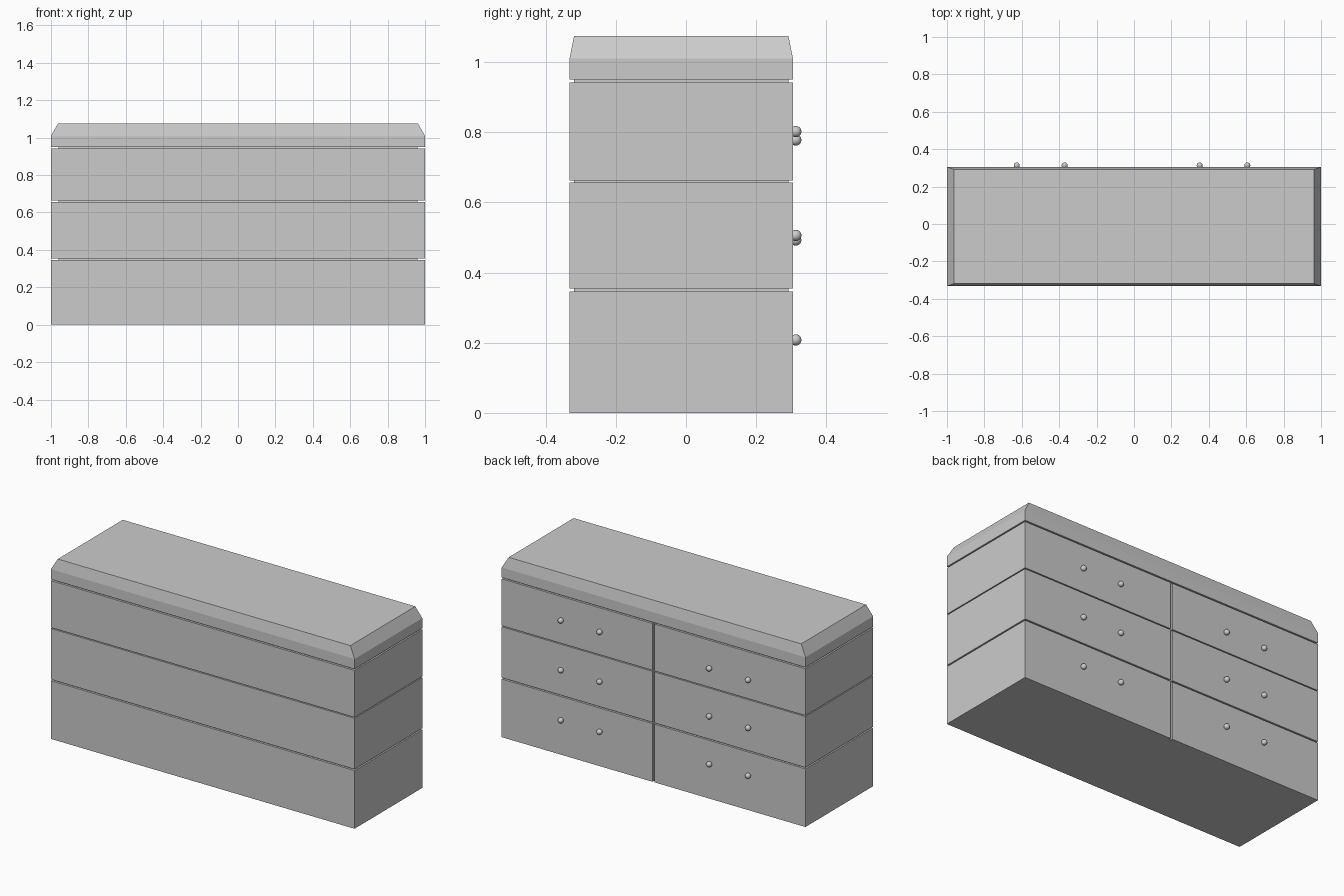
import bpy, bmesh

if "Cube" in bpy.data.objects:
    bpy.data.objects.remove(bpy.data.objects["Cube"])

HX = 1.0                 # half width
Y0, Y1 = -0.332, 0.305   # case depth range
IN_X, IN_Y = 0.04, 0.013 # inset of shadow gaps and top chamfer
SLIT = 0.007             # half width of the slit between drawer columns


def make_object(name, bm):
    bmesh.ops.recalc_face_normals(bm, faces=bm.faces)
    mesh = bpy.data.meshes.new(name)
    bm.to_mesh(mesh)
    bm.free()
    obj = bpy.data.objects.new(name, mesh)
    bpy.context.collection.objects.link(obj)
    return obj


def loft(name, rings):
    """Closed solid through a stack of (outline, z) rings."""
    bm = bmesh.new()
    loops = [[bm.verts.new((x, y, z)) for x, y in pts] for pts, z in rings]
    for a, b in zip(loops, loops[1:]):
        n = len(a)
        for i in range(n):
            j = (i + 1) % n
            bm.faces.new((a[i], a[j], b[j], b[i]))
    bm.faces.new(loops[0][::-1])
    bm.faces.new(loops[-1])
    return make_object(name, bm)


def rect(ix=0.0, iy=0.0):
    return [(-HX + ix, Y0 + iy), (HX - ix, Y0 + iy),
            (HX - ix, Y1 - iy), (-HX + ix, Y1 - iy)]


# Drawer tiers: full blocks with a vertical slit on the drawer side
tier_outline = rect()[:3] + [(SLIT, Y1), (SLIT, Y1 - IN_Y),
                             (-SLIT, Y1 - IN_Y), (-SLIT, Y1)] + rect()[3:]
tiers = [("lower", 0.0, 0.346), ("middle", 0.354, 0.657), ("upper", 0.663, 0.942)]
gap_tops = [0.354, 0.663, 0.950]
for (level, z0, z1), gap_top in zip(tiers, gap_tops):
    loft(level + "_drawer_tier", [(tier_outline, z0), (tier_outline, z1)])
    # Recessed spacer forming the shadow gap above each tier
    loft(level + "_gap_spacer", [(rect(IN_X, IN_Y), z1), (rect(IN_X, IN_Y), gap_top)])

# Chamfered top slab
loft("top_slab", [(rect(), 0.950), (rect(), 1.010), (rect(0.037, IN_Y), 1.075)])

# Round knobs, two per drawer
columns = {"left": ((0.351, 0.606), (0.208, 0.506, 0.802)),
           "right": ((-0.371, -0.627), (0.208, 0.493, 0.778))}
for side, (xs, zs) in columns.items():
    for (level, _, _), z in zip(tiers, zs):
        for i, x in enumerate(xs):
            bpy.ops.mesh.primitive_uv_sphere_add(segments=24, ring_count=12,
                                                 radius=0.016, location=(x, 0.313, z))
            knob = bpy.context.object
            knob.name = f"{level}_{side}_knob_{i + 1}"
            bpy.ops.object.shade_smooth()
